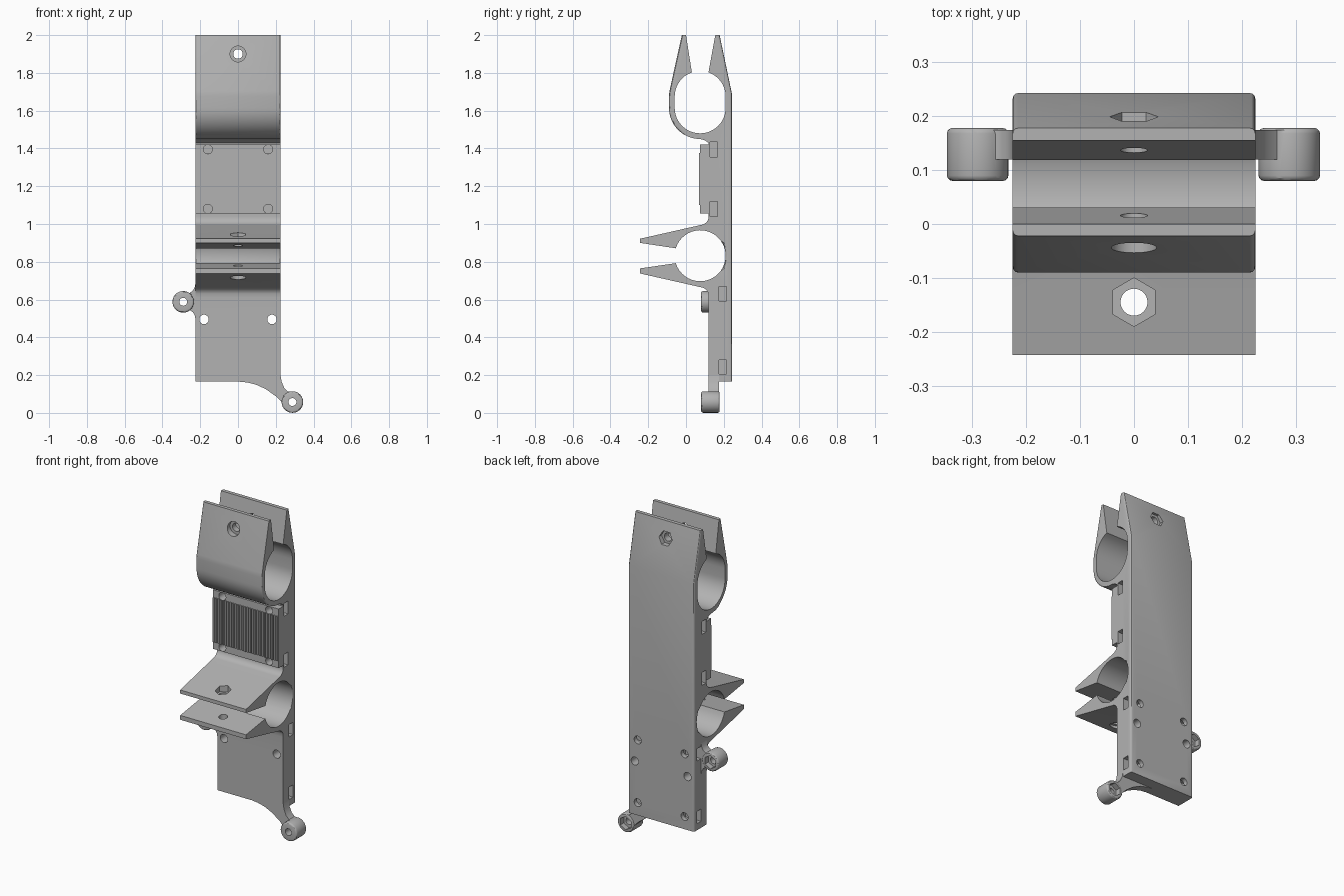
import bpy, bmesh
from math import cos, sin, radians, hypot
from mathutils import Vector

if "Cube" in bpy.data.objects:
    bpy.data.objects.remove(bpy.data.objects["Cube"])

GREY = (0.45, 0.45, 0.45, 1)
mat = bpy.data.materials.new("mid_grey")
mat.use_nodes = True
mat.diffuse_color = GREY
mat.node_tree.nodes["Principled BSDF"].inputs["Base Color"].default_value = GREY

HALF = 0.225   # half width of the body
BACK = 0.243   # back face


def arc(u, v, r, a0, a1, n):
    """Points on an arc, angles in degrees."""
    angles = [radians(a0 + (a1 - a0) * i / n) for i in range(n + 1)]
    return [(u + r * cos(a), v + r * sin(a)) for a in angles]


def ring(u, v, r, n=32, turn=0):
    return arc(u, v, r, turn, turn + 360, n)[:-1]


def rect(u0, v0, u1, v1):
    return [(u0, v0), (u1, v0), (u1, v1), (u0, v1)]


def prism(name, outline, axis, a, b, round_rim=0):
    """Extrude a flat outline along an axis from a to b."""
    place = {"x": lambda u, v, w: (w, u, v),
             "y": lambda u, v, w: (u, w, v),
             "z": lambda u, v, w: (u, v, w)}[axis]
    bm = bmesh.new()
    cap = bm.faces.new([bm.verts.new(place(u, v, a)) for u, v in outline])
    new = bmesh.ops.extrude_face_region(bm, geom=[cap])["geom"]
    shift = Vector(place(0, 0, b - a))
    top = next(g for g in new if isinstance(g, bmesh.types.BMFace))
    bmesh.ops.translate(bm, vec=shift, verts=list(top.verts))
    if round_rim:
        rims = list({e for f in (cap, top) for e in f.edges})
        bmesh.ops.bevel(bm, geom=rims, offset=round_rim, segments=3,
                        profile=0.5, affect="EDGES")
    bmesh.ops.recalc_face_normals(bm, faces=bm.faces)
    mesh = bpy.data.meshes.new(name)
    bm.to_mesh(mesh)
    bm.free()
    mesh.materials.append(mat)
    obj = bpy.data.objects.new(name, mesh)
    bpy.context.collection.objects.link(obj)
    return obj


def combine(target, tool, operation="DIFFERENCE"):
    """Apply a boolean and discard the tool."""
    bpy.context.view_layer.objects.active = target
    mod = target.modifiers.new("cut", "BOOLEAN")
    mod.operation, mod.solver, mod.object = operation, "EXACT", tool
    bpy.ops.object.modifier_apply(modifier=mod.name)
    bpy.data.objects.remove(tool)


def cut(target, outline, axis, a, b):
    combine(target, prism("cutter", outline, axis, a, b))


def smooth(obj):
    bpy.ops.object.select_all(action="DESELECT")
    obj.select_set(True)
    bpy.context.view_layer.objects.active = obj
    bpy.ops.object.shade_smooth_by_angle(angle=radians(30))


# Body side profile: back plate, upper clamp, grip block, lower clamp
CY, R = 0.075, 0.135
TOP, MID, LOW = 1.675, 1.615, 0.832
profile = [(BACK, 0.165), (BACK, 1.69), (0.178, 2.0), (0.155, 2.0)]
profile += arc(CY, TOP, R, 71, 0, 8) + arc(CY, MID, R, 0, -180, 24)
profile += arc(CY, TOP, R, 180, 109, 8)
profile += [(0.0, 2.0), (-0.022, 2.0)]
profile += arc(CY, TOP, 0.165, 170, 180, 2) + arc(CY, MID, 0.165, 180, 270, 14)
profile += [(0.1, 1.443), (0.12, 1.428), (0.12, 1.42),
            (0.075, 1.42), (0.075, 1.055), (0.12, 1.055), (0.12, 1.04)]
profile += arc(0.075, 1.04, 0.045, -15, -80, 6)
profile += [(-0.243, 0.922), (-0.243, 0.9)]
profile += arc(CY, LOW, R, 163, -163, 36)
profile += [(-0.243, 0.765), (-0.243, 0.738)]
profile += arc(0.075, 0.62, 0.045, 80, 15, 6) + [(0.12, 0.61), (0.12, 0.165)]
body = prism("clamp_body", profile, "x", -HALF, HALF)

# Soften the outer rim of the back plate and the upper clamp
bm = bmesh.new()
bm.from_mesh(body.data)
rim = []
for e in bm.edges:
    m = (e.verts[0].co + e.verts[1].co) / 2
    z_axis = min(max(m.z, MID), TOP)
    outside = hypot(m.y - CY, m.z - z_axis) > 0.15
    if abs(m.x) > HALF - 0.001 and outside and (
            m.y > 0.185 or (m.z > 1.46 and m.y < -0.02)):
        rim.append(e)
bmesh.ops.bevel(bm, geom=rim, offset=0.01, segments=3, profile=0.5, affect="EDGES")
bm.to_mesh(body.data)
bm.free()

# Upper clamp bolt: through hole, round seat in front, hex seat behind
cut(body, ring(0, 1.9, 0.025), "y", -0.2, 0.4)
cut(body, ring(0, 1.9, 0.042), "y", -0.2, -0.018)
cut(body, ring(0, 1.9, 0.045, 6), "y", 0.175, 0.4)

# Lower clamp bolt: hex seat above, round seat below
cut(body, ring(0, -0.145, 0.025), "z", 0.6, 1.2)
cut(body, ring(0, -0.145, 0.045, 6, 30), "z", 0.915, 1.2)
cut(body, ring(0, -0.145, 0.042), "z", 0.5, 0.74)

for side in (-1, 1):
    # Holes through the lower panel
    cut(body, ring(side * 0.18, 0.495, 0.025), "y", 0, 0.4)
    ends = sorted((side * 0.12, side * 0.3))
    # Nut slots with screw holes from the back
    for z in (0.63, 0.243):
        cut(body, rect(0.175, z - 0.038, 0.215, z + 0.038), "x", *ends)
        cut(body, ring(side * 0.16, z, 0.024), "y", 0.15, 0.4)
    # Nut slots with screw holes from the front
    for z in (1.395, 1.08):
        cut(body, rect(0.127, z - 0.04, 0.167, z + 0.04), "x", *ends)
        cut(body, ring(side * 0.16, z, 0.024), "y", 0, 0.19)
smooth(body)

# Vertical ribs on the grip block
COUNT = 27
pitch = 2 * HALF / COUNT
ribs = None
for i in range(COUNT):
    x = -HALF + (i + 0.5) * pitch
    rib = prism("grip_ribs", rect(x - 0.3 * pitch, 1.1, x + 0.3 * pitch, 1.375),
                "y", 0.068, 0.077)
    if ribs is None:
        ribs = rib
    else:
        rib.select_set(True)
bpy.ops.object.select_all(action="DESELECT")
for obj in bpy.context.collection.objects:
    if obj.name.startswith("grip_ribs"):
        obj.select_set(True)
bpy.context.view_layer.objects.active = ribs
bpy.ops.object.join()


def ear(name, web, x, z):
    """Mounting ear: flat web, round boss, bore and hex seat behind."""
    obj = prism(name, web, "y", 0.12, 0.174)
    boss = prism("boss", ring(x, z, 0.057, 40), "y", 0.08, 0.178, 0.01)
    combine(obj, boss, "UNION")
    cut(obj, ring(x, z, 0.021), "y", 0, 0.3)
    cut(obj, ring(x, z, 0.041, 6, 30), "y", 0.145, 0.3)
    smooth(obj)


ear("upper_ear", [(-0.215, 0.69), (-0.225, 0.685), (-0.229, 0.665), (-0.238, 0.648),
                  (-0.255, 0.635), (-0.29, 0.63), (-0.29, 0.55), (-0.255, 0.545),
                  (-0.238, 0.532), (-0.229, 0.515), (-0.225, 0.495), (-0.215, 0.49)],
    -0.29, 0.588)
ear("lower_ear", [(0.0, 0.166), (0.05, 0.161), (0.1, 0.148), (0.15, 0.124),
                  (0.2, 0.088), (0.24, 0.048), (0.27, 0.015), (0.29, 0.04),
                  (0.29, 0.11), (0.265, 0.113), (0.245, 0.132), (0.231, 0.165),
                  (0.225, 0.2), (0.215, 0.2), (0.215, 0.17), (0.0, 0.17)],
    0.288, 0.0575)
